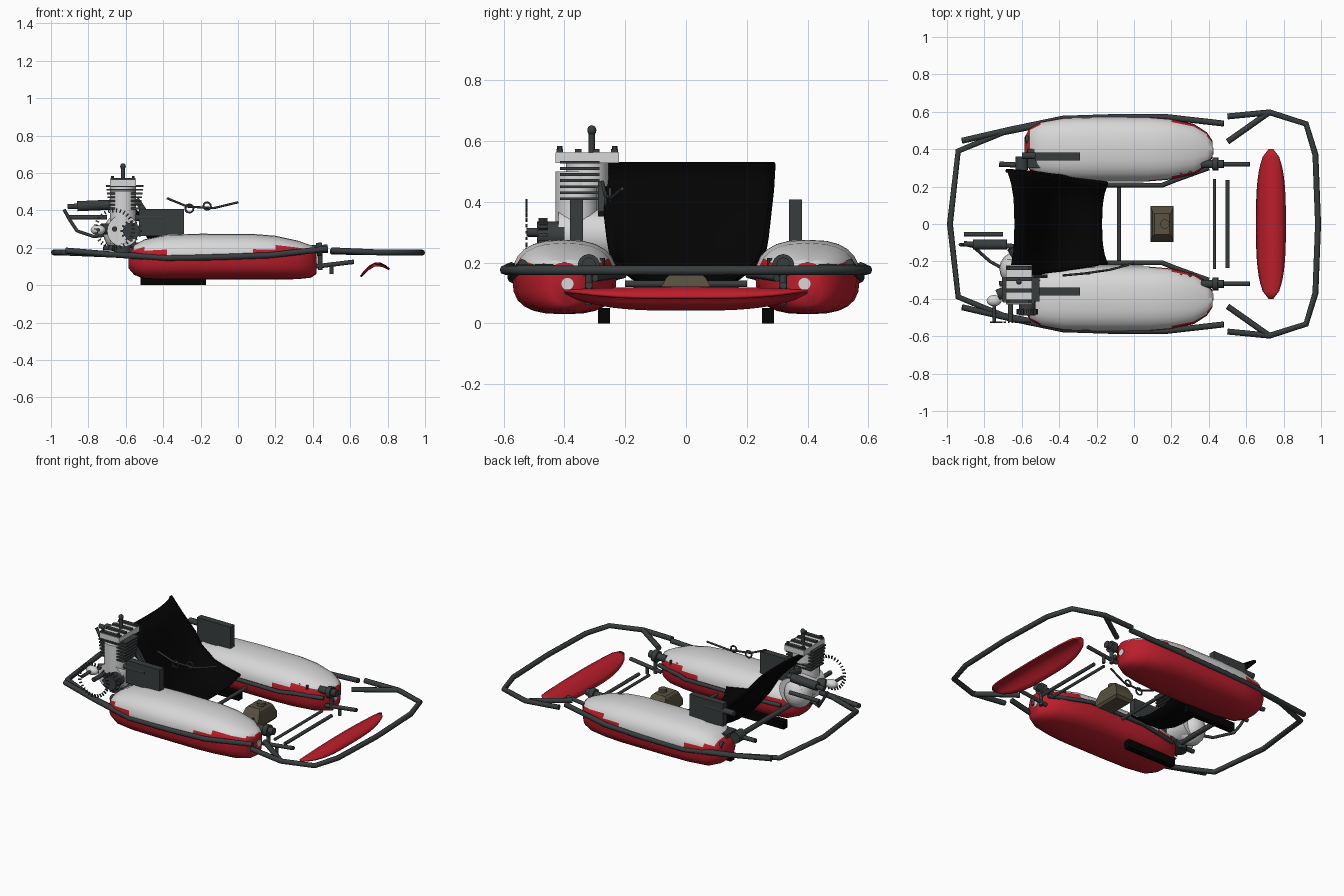
import bpy, bmesh, math
from mathutils import Vector, Matrix

if "Cube" in bpy.data.objects:
    bpy.data.objects.remove(bpy.data.objects["Cube"])


def mat(name, rgb):
    m = bpy.data.materials.new(name)
    m.diffuse_color = (*rgb, 1)
    m.use_nodes = True
    m.node_tree.nodes["Principled BSDF"].inputs["Base Color"].default_value = m.diffuse_color
    return m


RED = mat("red plastic", (0.5, 0.013, 0.025))
WHITE = mat("pale grey", (0.68, 0.68, 0.68))
GREY = mat("dark grey metal", (0.04, 0.046, 0.048))
BLACK = mat("black", (0.001, 0.001, 0.001))
OLIVE = mat("olive tank", (0.1, 0.083, 0.053))


def finish(name, bm, *mats, angle=40):
    bmesh.ops.recalc_face_normals(bm, faces=bm.faces)
    me = bpy.data.meshes.new(name)
    bm.to_mesh(me)
    bm.free()
    for m in mats:
        me.materials.append(m)
    ob = bpy.data.objects.new(name, me)
    bpy.context.collection.objects.link(ob)
    bpy.context.view_layer.objects.active = ob
    ob.select_set(True)
    bpy.ops.object.shade_smooth_by_angle(angle=math.radians(angle))
    ob.select_set(False)
    return ob


def box(name, c, size, m, rot=0):
    bm = bmesh.new()
    bmesh.ops.create_cube(bm, size=1, matrix=Matrix.Translation(c) @ Matrix.Rotation(rot, 4, 'Y')
                          @ Matrix.Diagonal((*size, 1)))
    return finish(name, bm, m)


def cyl(name, a, b, r, m, n=14):
    a, b = Vector(a), Vector(b)
    q = (b - a).to_track_quat('Z', 'Y').to_matrix().to_4x4()
    bm = bmesh.new()
    bmesh.ops.create_cone(bm, cap_ends=True, segments=n, radius1=r, radius2=r,
                          depth=(b - a).length, matrix=Matrix.Translation((a + b) / 2) @ q)
    return finish(name, bm, m)


def ball(name, c, size, m):
    bm = bmesh.new()
    bmesh.ops.create_uvsphere(bm, u_segments=16, v_segments=10, radius=1,
                              matrix=Matrix.Translation(c) @ Matrix.Diagonal((*size, 1)))
    return finish(name, bm, m)


def tube(name, pts, r, m=GREY, cyclic=False):
    cu = bpy.data.curves.new(name, 'CURVE')
    cu.dimensions = '3D'
    cu.bevel_depth, cu.bevel_resolution, cu.use_fill_caps = r, 2, True
    sp = cu.splines.new('POLY')
    sp.points.add(len(pts) - 1)
    for p, co in zip(sp.points, pts):
        p.co = (*co, 1)
    sp.use_cyclic_u = cyclic
    cu.materials.append(m)
    ob = bpy.data.objects.new(name, cu)
    bpy.context.collection.objects.link(ob)
    bpy.context.view_layer.objects.active = ob
    ob.select_set(True)
    bpy.ops.object.convert(target='MESH')
    ob.select_set(False)


def ring(name, c, r, t):
    tube(name, [(c[0] + r * math.cos(i * math.pi / 6), c[1], c[2] + r * math.sin(i * math.pi / 6))
                for i in range(12)], t, cyclic=True)


def skin(bm, rows, closed):
    """Quads between successive rows of points; returns vertex rows."""
    vr = [[bm.verts.new(p) for p in row] for row in rows]
    for i in range(len(vr) - 1):
        n = len(vr[i])
        for j in range(n if closed else n - 1):
            k = (j + 1) % n
            bm.faces.new((vr[i][j], vr[i][k], vr[i + 1][k], vr[i + 1][j]))
    return vr


# side pods: lofted sections, red below and pale above
STATIONS = [(-.585, .065, .18, .09), (-.555, .115, .215, .055), (-.50, .145, .245, .033), (-.38, .167, .27, .03),
            (-.2, .172, .275, .03), (.08, .172, .274, .03), (.2, .162, .264, .03), (.32, .135, .238, .032),
            (.39, .09, .213, .04), (.42, .045, .20, .06)]


def pod(name, s):
    rows = []
    for x, hw, zt, zb in STATIONS:
        row = []
        for k in range(24):
            a = k * math.tau / 24
            c, sn = math.cos(a), math.sin(a)
            zm = 0.158
            z = zm + (zt - zm) * sn ** 0.9 if sn >= 0 else zm - (zm - zb) * abs(sn) ** 0.65
            row.append((x, s * (0.4 + math.copysign(hw * abs(c) ** 0.75, c)), z))
        rows.append(row)
    bm = bmesh.new()
    vr = skin(bm, rows, True)
    bm.faces.new(vr[0])
    bm.faces.new(vr[-1])
    for f in bm.faces:
        c = f.calc_center_median()
        limit = 0.168 if -.3 < c.x < .12 else 0.197
        f.material_index = 1 if c.z > limit and -.56 < c.x < .41 else 0
    finish(name, bm, RED, WHITE, angle=60)


for s, side in ((1, "left"), (-1, "right")):
    pod(side + "_side_pod", s)
    cyl(side + "_pod_port", (.415, s * .39, .13), (.424, s * .39, .13), .02, WHITE)
    box(side + "_skid", (-.345, s * .27, .025), (.35, .04, .05), BLACK)
    # bars running round the pods
    tube(side + "_outer_bar", [(.48, s * .537, .195), (.17, s * .572, .16), (-.1, s * .572, .15),
                               (-.38, s * .563, .145), (-.66, s * .505, .163), (-.92, s * .445, .185)], .016)
    tube(side + "_inner_bar", [(-.5, s * .25, .15), (-.25, s * .21, .16), (.15, s * .207, .16), (.22, s * .235, .16),
                               (.4, s * .3, .15)], .013)
    tube(side + "_bumper_brace", [(.5, s * .44, .18), (.72, s * .595, .176)], .016)
    # steering stub
    cyl(side + "_spindle_block", (.36, s * .32, .19), (.48, s * .32, .195), .022, GREY)
    cyl(side + "_spindle_collar", (.42, s * .32, .19), (.45, s * .32, .192), .036, GREY)
    cyl(side + "_spindle", (.4, s * .32, .098), (.62, s * .32, .125), .012, GREY)
    cyl(side + "_kingpin", (.44, s * .32, .08), (.44, s * .32, .19), .012, GREY)
    cyl(side + "_stub_pin", (.5, s * .32, .06), (.5, s * .32, .11), .010, GREY)
    # upright plate behind each pod
    box(side + "_plate", (-.41, s * .36, .335), (.24, .042, .145), GREY)
    box(side + "_plate_foot", (-.45, s * .35, .215), (.24, .10, .025), GREY)
    cyl(side + "_plate_stay", (-.6, s * .365, .36), (-.4, s * .365, .36), .018, GREY)
    cyl(side + "_axle_bearing", (-.60, s * .29, .2), (-.60, s * .36, .2), .035, GREY)
    tube(side + "_rear_arm", [(-.72, s * .32, .2), (-.5, s * .31, .19), (-.35, s * .24, .15)], .014)
    cyl(side + "_rear_mount", (-.58, s * .45, .18), (-.5, s * .46, .18), .022, GREY)
    for i, x in enumerate((.2, .25, .3)):
        cyl(f"{side}_pod_bolt_{i}", (x, s * .275, .19), (x, s * .275, .215), .008, GREY, n=8)

# front and rear bumpers
half = [(.5, .575, .186), (.725, .597, .176), (.92, .535, .175), (.97, .37, .175), (.984, 0, .174)]
tube("front_bumper", half + [(x, -y, z) for x, y, z in half[-2::-1]], .016)
half = [(-.4, .55, .15), (-.7, .49, .165), (-.94, .39, .175), (-.984, 0, .175)]
tube("rear_bumper", half + [(x, -y, z) for x, y, z in half[-2::-1]], .016)

# cross members
for name, x, z, w, r in (("steering_rod", .43, .10, .24, .009), ("front_cross_rod", .5, .09, .235, .011),
                         ("middle_cross_bar", -.08, .13, .2, .011), ("rear_axle", -.6, .2, .35, .016)):
    cyl(name, (x, -w, z), (x, w, z), r, GREY)

# nose: thin shell arched front to back, narrowing to its ends
rows = []
for i in range(21):
    t = -1 + i / 10
    w = .067 * (1 - abs(t) ** 3) ** .6 + .013
    rows.append([(.732 + w * u, t * .4, .123 - 8.3 * (w * u - .015) ** 2 - .012 * t * t)
                 for u in (-1, -.75, -.4, 0, .4, .75, 1)])
bm = bmesh.new()
skin(bm, rows, False)
nose = finish("nose_fairing", bm, RED, angle=60)
mod = nose.modifiers.new("thickness", 'SOLIDIFY')
mod.thickness = .01

# bucket seat: profile swept across with raised sides
PROFILE = [(-.64, .525, .285, .0), (-.58, .44, .28, .0), (-.53, .34, .27, .01), (-.48, .24, .262, .04),
           (-.42, .16, .255, .08), (-.35, .125, .248, .09), (-.26, .118, .235, .08), (-.17, .125, .215, .06)]
rows = []
for i, (x, z, hw, lift) in enumerate(PROFILE):
    end = {0: -.04, 1: -.02, 7: .03}.get(i, .03 if i < 5 else 0)
    rows.append([(x + end * abs(v) ** 3, v * hw, z + lift * abs(v) ** 4)
                 for v in (-1, -.9, -.75, -.5, -.25, 0, .25, .5, .75, .9, 1)])
bm = bmesh.new()
skin(bm, rows, False)
seat = finish("seat", bm, BLACK, angle=60)
mod = seat.modifiers.new("thickness", 'SOLIDIFY')
mod.thickness = .01
tube("seat_rim", [Vector(r[-1]) for r in rows], .01, BLACK)

# tapered tank with cap
rows = [[(.15 + sx * hx, sy * hy, z) for sx, sy in ((-1, -1), (1, -1), (1, 1), (-1, 1))]
        for hx, hy, z in ((.05, .08, .045), (.062, .095, .06), (.062, .095, .095), (.05, .065, .15), (.04, .055, .16))]
bm = bmesh.new()
vr = skin(bm, rows, True)
bm.faces.new(vr[0])
bm.faces.new(vr[-1])
finish("tank", bm, OLIVE, angle=25)
cyl("tank_cap", (.165, 0, .155), (.165, 0, .178), .025, OLIVE)

# engine: crankcase, barrel, fins, head and plug
EX, EY = -.615, -.325
cyl("crankcase", (EX, -.42, .29), (EX, -.19, .29), .085, WHITE, n=24)
ball("crankcase_cover", (-.635, -.24, .28), (.085, .09, .1), WHITE)
cyl("barrel", (EX, -.36, .22), (EX, -.36, .50), .07, WHITE, n=20)
cyl("upper_barrel", (EX, EY, .45), (EX, EY, .54), .07, WHITE, n=20)
for i in range(7):
    z = .41 + i * .02
    box(f"cooling_fin_{i}", (EX + .01, EY - .025, z), (.17 + .005 * i, .13, .009), GREY)
box("cylinder_head", (EX, EY, .545), (.14, .21, .035), WHITE)
for i in range(4):
    box(f"head_rib_{i}", (EX, EY - .09 + i * .06, .566), (.135, .022, .014), GREY)
for sx in (-1, 1):
    for sy in (-1, 1):
        cyl("head_bolt", (EX + sx * .055, EY + sy * .09, .55), (EX + sx * .055, EY + sy * .09, .583), .009, GREY, n=6)
cyl("spark_plug", (EX, -.31, .56), (EX, -.31, .64), .011, GREY)
ball("spark_plug_tip", (EX, -.31, .635), (.015, .015, .017), GREY)
cyl("engine_mount", (EX, -.33, .17), (EX, -.33, .22), .05, GREY)

# clutch and toothed sprocket
cyl("clutch", (-.57, -.49, .29), (-.57, -.40, .29), .045, GREY, n=18)
for i in range(12):
    a = i * math.tau / 12
    box("clutch_tooth", (-.57 + .048 * math.cos(a), -.47, .29 + .048 * math.sin(a)), (.018, .03, .01), GREY, -a)
cyl("sprocket_shaft", (-.66, -.525, .3), (-.66, -.40, .3), .014, GREY)
for i in range(30):
    a = i * math.tau / 30
    box("sprocket_tooth", (-.66 + .1 * math.cos(a), -.525, .3 + .1 * math.sin(a)), (.02, .006, .007), GREY, -a)

# carburettor and muffler
ball("carburettor_bowl", (-.748, -.41, .295), (.04, .03, .028), WHITE)
cyl("carburettor_pin", (-.748, -.52, .295), (-.748, -.42, .295), .01, GREY)
cyl("intake", (-.73, -.38, .3), (-.66, -.35, .3), .03, GREY)
cyl("muffler", (-.86, -.11, .422), (-.68, -.11, .43), .027, GREY)
cyl("muffler_outlet", (-.91, -.105, .42), (-.64, -.12, .43), .014, GREY)
cyl("muffler_rod", (-.91, -.055, .362), (-.7, -.055, .362), .012, GREY)
tube("exhaust_pipe", [(-.66, -.13, .43), (-.63, -.18, .42), (-.62, -.26, .40)], .02)
tube("throttle_rod", [(-.93, -.11, .405), (-.9, -.11, .35), (-.86, -.12, .29), (-.77, -.2, .26), (-.68, -.25, .27)], .009)
box("exhaust_bracket", (-.51, -.28, .41), (.03, .02, .12), GREY, -.6)

# control cable with guide rings
tube("control_cable", [(-.38, -.275, .465), (-.27, -.265, .42), (-.13, -.245, .412), (0, -.21, .443)], .006)
ring("cable_ring_rear", (-.26, -.265, .41), .022, .005)
ring("cable_ring_front", (-.165, -.25, .423), .02, .005)
